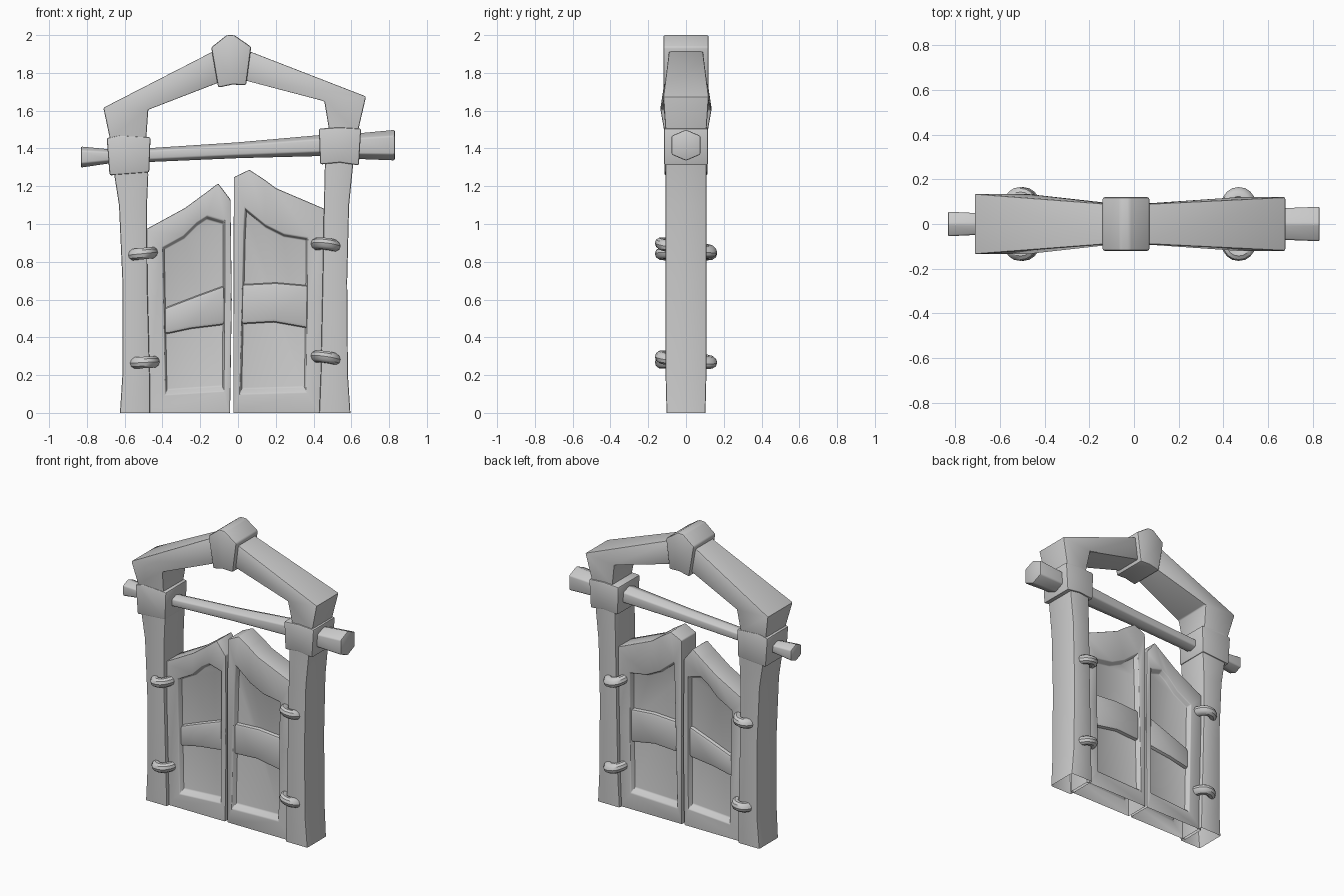
import bpy, bmesh, math
from mathutils import Vector

if "Cube" in bpy.data.objects:
    bpy.data.objects.remove(bpy.data.objects["Cube"])


def finish(name, bm, bevel=0.008, segments=2):
    # open undersides on the floor, bevel the hard edges, smooth the rest
    floor = [f for f in bm.faces if all(v.co.z < 0.001 for v in f.verts)]
    bmesh.ops.recalc_face_normals(bm, faces=bm.faces)
    bmesh.ops.delete(bm, geom=floor, context='FACES')
    mesh = bpy.data.meshes.new(name)
    bm.to_mesh(mesh)
    bm.free()
    ob = bpy.data.objects.new(name, mesh)
    bpy.context.collection.objects.link(ob)
    if bevel:
        m = ob.modifiers.new("bevel", 'BEVEL')
        m.width, m.segments = bevel, segments
        m.limit_method, m.angle_limit = 'ANGLE', math.radians(30)
    bpy.ops.object.select_all(action='DESELECT')
    ob.select_set(True)
    bpy.context.view_layer.objects.active = ob
    if bevel:
        bpy.ops.object.modifier_apply(modifier="bevel")
    bpy.ops.object.shade_smooth_by_angle(angle=math.radians(35))
    return ob


def loft(name, rings, bevel=0.008, closed=False, segments=2):
    # skin a series of equal-count point rings
    bm = bmesh.new()
    vs = [[bm.verts.new(p) for p in r] for r in rings]
    n = len(vs[0])
    pairs = list(zip(vs, vs[1:]))
    if closed:
        pairs.append((vs[-1], vs[0]))
    for a, b in pairs:
        for i in range(n):
            j = (i + 1) % n
            bm.faces.new((a[i], a[j], b[j], b[i]))
    if not closed:
        bm.faces.new(vs[0])
        bm.faces.new(vs[-1])
    return finish(name, bm, bevel, segments)


def at_y(profile, y):
    return [(x, y, z) for x, z in profile]


def prism(name, profile, d, bevel=0.01):
    return loft(name, [at_y(profile, -d), at_y(profile, d)], bevel)


def post(name, sections):
    # section: outer x, outer z, inner x, inner z, half depth
    return loft(name, [[(xo, -d, zo), (xi, -d, zi), (xi, d, zi), (xo, d, zo)]
                       for xo, zo, xi, zi, d in sections])


# Posts that bend over into the arch
post("left_post_arch", [
    (-.625, 0, -.465, 0, .103), (-.612, .2, -.467, .2, .108),
    (-.612, .7, -.48, .7, .108), (-.63, 1.1, -.482, 1.1, .108),
    (-.655, 1.26, -.475, 1.26, .108), (-.68, 1.46, -.485, 1.46, .11),
    (-.713, 1.615, -.475, 1.605, .135), (-.09, 1.935, -.06, 1.765, .088)])
post("right_post_arch", [
    (.595, 0, .43, 0, .103), (.582, .2, .438, .2, .108),
    (.578, .7, .448, .7, .108), (.588, 1.1, .455, 1.1, .108),
    (.61, 1.32, .46, 1.32, .108), (.635, 1.49, .48, 1.51, .108),
    (.678, 1.675, .457, 1.65, .12), (.02, 1.93, 0, 1.77, .088)])

# Keystone and collars
prism("keystone", [(-.105, 1.722), (-.03, 1.738), (.043, 1.735), (.07, 1.938),
                   (-.02, 2.0), (-.06, 2.0), (-.142, 1.935)], .12)
prism("left_collar", [(-.68, 1.257), (-.47, 1.273), (-.463, 1.46),
                      (-.63, 1.47), (-.695, 1.455)], .115)
prism("right_collar", [(.435, 1.315), (.54, 1.325), (.64, 1.31), (.652, 1.505),
                       (.54, 1.512), (.428, 1.505)], .117)

# Hexagonal crossbeam: x, bottom z, top z, half depth
beam = []
for x, lo, hi, d in [(-.832, 1.297, 1.412, .055), (-.69, 1.318, 1.398, .048),
                     (-.44, 1.328, 1.405, .045), (0, 1.347, 1.434, .048),
                     (.43, 1.358, 1.472, .06), (.65, 1.342, 1.483, .07),
                     (.83, 1.335, 1.5, .077)]:
    q = (hi - lo) * .2
    beam.append([(x, 0, lo), (x, d, lo + q), (x, d, hi - q),
                 (x, 0, hi), (x, -d, hi - q), (x, -d, lo + q)])
loft("crossbeam", beam, .008)


# Swing doors with a recessed panel on both faces
def door(name, outer, panel, rail):
    c = sum((Vector(p) for p in panel), Vector((0, 0))) / len(panel)
    inner = [tuple(c + (Vector(p) - c) * .955) for p in panel]
    t, r = .08, .045
    loft(name, [at_y(inner, -r), at_y(panel, -t), at_y(outer, -t),
                at_y(outer, t), at_y(panel, t), at_y(inner, r)], .006)
    prism(name + "_rail", rail, .07, .018)


door("left_door",
     [(-.485, 0), (-.042, 0), (-.033, .6), (-.04, 1.13), (-.105, 1.215),
      (-.175, 1.162), (-.28, 1.085), (-.5, .965)],
     [(-.385, .095), (-.075, .115), (-.072, .6), (-.072, 1.015), (-.165, 1.042),
      (-.22, 1.005), (-.29, .935), (-.4, .875)],
     [(-.39, .415), (-.25, .445), (-.07, .467), (-.07, .675), (-.22, .62), (-.39, .555)])
door("right_door",
     [(-.025, 0), (.45, 0), (.465, .6), (.47, 1.075), (.2, 1.19),
      (.14, 1.235), (.06, 1.287), (-.022, 1.248)],
     [(.01, .1), (.36, .11), (.367, .6), (.37, .925), (.245, .945),
      (.145, .995), (.037, 1.085), (.03, .95)],
     [(.015, .47), (.19, .48), (.375, .447), (.375, .675), (.2, .69), (.015, .68)])


# Hinge rings: flattened hoops round the post and door edge
def hinge_ring(name, x, z, slope_x, slope_y):
    rings, n, m, tube = [], 28, 10, .032
    a, b, e = .057, .133, .8

    def point(k):
        c, s = math.cos(math.tau * k / n), math.sin(math.tau * k / n)
        return Vector((a * math.copysign(abs(c) ** e, c), b * math.copysign(abs(s) ** e, s), 0))
    for k in range(n):
        p = point(k)
        tan = (point(k + .5) - point(k - .5)).normalized()
        out = Vector((tan.y, -tan.x, 0))
        ring = []
        for i in range(m):
            t = math.tau * i / m
            v = p + out * tube * math.cos(t) + Vector((0, 0, tube * math.sin(t)))
            ring.append((x + v.x, v.y, z + v.z + slope_x * v.x + slope_y * v.y))
        rings.append(ring)
    loft(name, rings, 0, closed=True)


hinge_ring("left_hinge_upper", -.507, .843, .1, 0)
hinge_ring("left_hinge_lower", -.497, .267, .05, 0)
hinge_ring("right_hinge_upper", .468, .875, -.12, -.15)
hinge_ring("right_hinge_lower", .468, .282, -.15, -.1)
